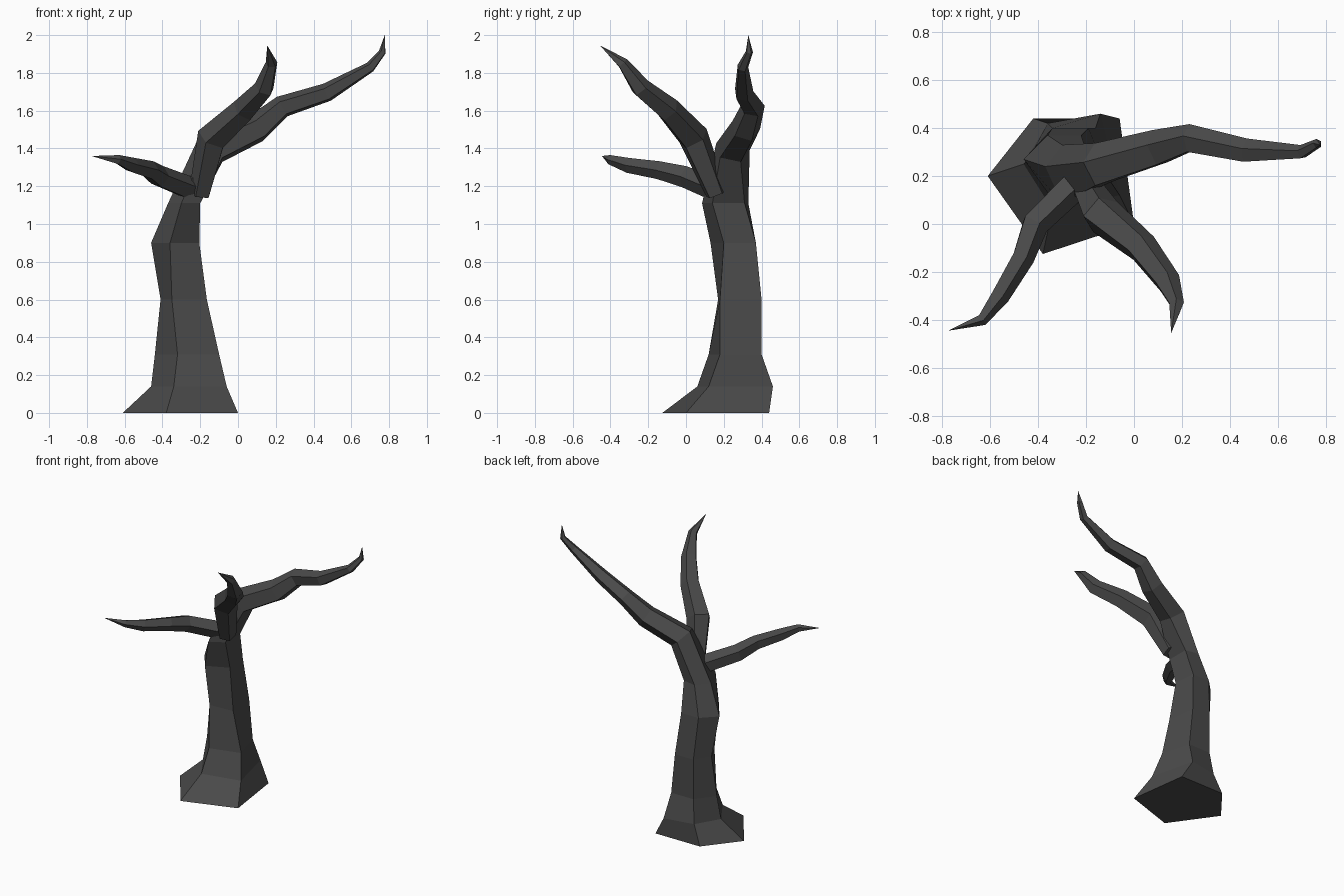
import bpy, bmesh, math
from mathutils import Vector

if "Cube" in bpy.data.objects:
    bpy.data.objects.remove(bpy.data.objects["Cube"])

bark = bpy.data.materials.new("charcoal bark")
bark.diffuse_color = (0.068, 0.068, 0.068, 1)
bark.use_nodes = True
bark.node_tree.nodes["Principled BSDF"].inputs["Base Color"].default_value = bark.diffuse_color
SIDES = 5


def tube_rings(path, start_dir=None):
    """Pentagonal rings along (x, y, z, radius), carried round each bend without twist."""
    pts = [Vector(p[:3]) for p in path]
    up = Vector((0, 0, 1))
    angles = [math.radians(-40 + 360 / SIDES * i) for i in range(SIDES)]
    offs = [Vector((math.cos(a), math.sin(a), 0)) for a in angles]
    prev, rings = up, []
    for i in range(len(pts) - 1):
        ahead = (pts[i + 1] - pts[i]).normalized()
        back = (pts[i] - pts[i - 1]).normalized() if i else (start_dir or ahead)
        tan = (ahead + back).normalized()
        q = prev.rotation_difference(tan)
        offs = [q @ o for o in offs]
        rings.append([pts[i] + o * path[i][3] for o in offs])
        prev = tan
    return rings, pts[-1]


def loft(name, rings, tip):
    bm = bmesh.new()
    loops = [[bm.verts.new(p) for p in r] for r in rings]
    end = bm.verts.new(tip)
    bm.faces.new(loops[0][::-1])
    for a, b in zip(loops, loops[1:]):
        for i in range(SIDES):
            j = (i + 1) % SIDES
            bm.faces.new((a[i], a[j], b[j], b[i]))
    for i in range(SIDES):
        bm.faces.new((loops[-1][i], loops[-1][(i + 1) % SIDES], end))
    bmesh.ops.recalc_face_normals(bm, faces=bm.faces[:])
    me = bpy.data.meshes.new(name)
    bm.to_mesh(me)
    bm.free()
    me.materials.append(bark)
    ob = bpy.data.objects.new(name, me)
    bpy.context.collection.objects.link(ob)
    return ob


# trunk cross-sections: height, then right-front, back-right, back-left, left, front corners
sections = [
    (0.00, (0.00, 0.00), (-.06, .44), (-.42, .44), (-.61, .20), (-.38, -.125)),
    (0.14, (-.06, 0.12), (-.14, .46), (-.36, .42), (-.46, .25), (-.34, 0.06)),
    (0.31, (-.10, 0.18), (-.16, .40), (-.34, .40), (-.44, .27), (-.32, 0.12)),
    (0.60, (-.165, .18), (-.19, .40), (-.34, .40), (-.41, .29), (-.35, 0.17)),
    (0.90, (-.205, .20), (-.22, .37), (-.36, .37), (-.46, .27), (-.36, 0.13)),
    (1.11, (-.20, 0.14), (-.20, .31), (-.30, .33), (-.37, .24), (-.30, 0.085)),
]
trunk = [[Vector((x, y, s[0])) for x, y in s[1:]] for s in sections]

# main limb, continuing out of the trunk to the right
limb, limb_tip = tube_rings([
    (-.14, .245, 1.39, .095), (.10, .315, 1.505, .08), (.235, .355, 1.62, .062),
    (.47, .305, 1.695, .052), (.70, .30, 1.83, .03), (.765, .335, 1.91, .02),
    (.777, .33, 2.0, 0)], Vector((.35, .05, .94)).normalized())
loft("trunk_and_main_limb", trunk + limb, limb_tip)

# front right branch
loft("front_right_branch", *tube_rings([
    (-.20, .16, 1.16, .06), (-.135, .04, 1.455, .085), (.03, -.095, 1.605, .068),
    (.14, -.24, 1.72, .055), (.178, -.335, 1.85, .032), (.155, -.455, 1.945, 0)]))

# left branch
loft("left_branch", *tube_rings([
    (-.24, .17, 1.18, .065), (-.415, 0, 1.25, .06), (-.465, -.14, 1.285, .05),
    (-.56, -.30, 1.31, .042), (-.635, -.40, 1.34, .026), (-.775, -.445, 1.36, 0)]))
